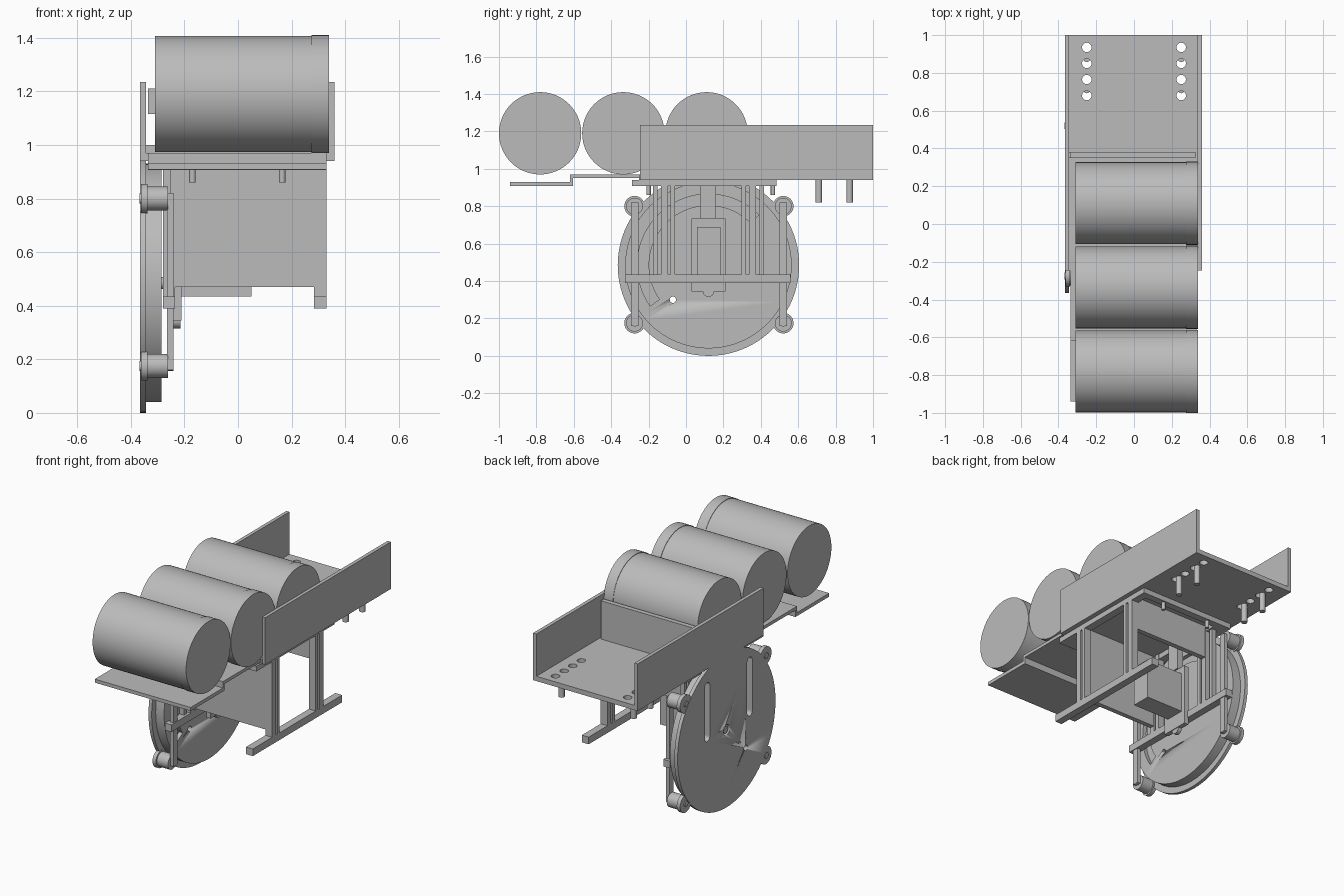
import bpy, bmesh, math
from mathutils import Matrix

cube = bpy.data.objects.get("Cube")
if cube:
    bpy.data.objects.remove(cube, do_unlink=True)

grey = bpy.data.materials.new("machine_grey")
grey.use_nodes = True
grey.diffuse_color = (0.5, 0.5, 0.5, 1)
grey.node_tree.nodes["Principled BSDF"].inputs["Base Color"].default_value = (0.5, 0.5, 0.5, 1)

WHEEL_Y, WHEEL_Z = 0.12, 0.485


def finish(name, bm, smooth=False):
    bmesh.ops.recalc_face_normals(bm, faces=bm.faces)
    mesh = bpy.data.meshes.new(name)
    bm.to_mesh(mesh)
    bm.free()
    mesh.materials.append(grey)
    obj = bpy.data.objects.new(name, mesh)
    bpy.context.collection.objects.link(obj)
    if smooth:
        bpy.ops.object.select_all(action="DESELECT")
        obj.select_set(True)
        bpy.context.view_layer.objects.active = obj
        bpy.ops.object.shade_smooth_by_angle(angle=math.radians(35))
    return obj


def box(name, x, y, z):
    bm = bmesh.new()
    bmesh.ops.create_cube(bm, size=1)
    for v in bm.verts:
        for i, (a, b) in enumerate((x, y, z)):
            v.co[i] = a if v.co[i] < 0 else b
    return finish(name, bm)


def cylinder(name, axis, centre, radius, span, sides=32):
    """Cylinder along x (centre = y, z) or along z (centre = x, y)."""
    bm = bmesh.new()
    bmesh.ops.create_cone(bm, cap_ends=True, segments=sides, radius1=radius,
                          radius2=radius, depth=span[1] - span[0])
    mid = (span[0] + span[1]) / 2
    if axis == "x":
        turn = Matrix.Rotation(math.pi / 2, 4, "Y")
        place = Matrix.Translation((mid, *centre))
    else:
        turn = Matrix.Identity(4)
        place = Matrix.Translation((*centre, mid))
    bm.transform(place @ turn)
    return finish(name, bm, True)


def prism(name, outline, x):
    """Extrude an outline of (y, z) points along x."""
    bm = bmesh.new()
    face = bm.faces.new([bm.verts.new((x[0], y, z)) for y, z in outline])
    moved = bmesh.ops.extrude_face_region(bm, geom=[face])["geom"]
    verts = [g for g in moved if isinstance(g, bmesh.types.BMVert)]
    bmesh.ops.translate(bm, verts=verts, vec=(x[1] - x[0], 0, 0))
    return finish(name, bm)


def arc(cy, cz, r, start, end, n=10):
    steps = [math.radians(start + (end - start) * i / n) for i in range(n + 1)]
    return [(cy + r * math.cos(a), cz + r * math.sin(a)) for a in steps]


def cut(obj, cutters):
    for cutter in cutters:
        mod = obj.modifiers.new("cut", "BOOLEAN")
        mod.operation = "DIFFERENCE"
        mod.solver = "EXACT"
        mod.object = cutter
        cutter.hide_render = True
        cutter.hide_viewport = True
        cutter.display_type = "WIRE"


# Drums with a slightly larger lid on one end
for i, y in enumerate((-0.78, -0.335, 0.11)):
    cylinder(f"drum_{i + 1}", "x", (y, 1.19), 0.217, (-0.31, 0.28), 64)
    cylinder(f"drum_lid_{i + 1}", "x", (y, 1.19), 0.22, (0.275, 0.34), 64)

# Bed: floor, stepped front shelf, side walls and divider
floor = box("bed_floor", (-0.345, 0.34), (-0.25, 1.0), (0.94, 0.97))
cut(floor, [cylinder("floor_hole_cutter", "z", (x, y), 0.025, (0.9, 1.0), 20)
            for x in (-0.25, 0.25) for y in (0.68, 0.765, 0.85, 0.935)])
box("front_shelf", (-0.335, 0.33), (-0.62, -0.25), (0.95, 0.97))
box("shelf_step", (-0.335, 0.33), (-0.62, -0.605), (0.908, 0.97))
box("lower_shelf", (-0.335, 0.33), (-0.94, -0.605), (0.908, 0.93))
for side, x in (("left", (0.337, 0.36)), ("right", (-0.365, -0.343))):
    box(f"{side}_wall", x, (-0.245, 1.0), (0.94, 1.235))
box("divider", (-0.31, 0.325), (0.35, 0.38), (0.97, 1.21))
box("divider_upper_tab", (-0.335, -0.31), (0.35, 0.38), (1.115, 1.21))
box("divider_lower_tab", (-0.343, -0.31), (0.35, 0.38), (0.97, 1.0))

# Pegs under the bed and the frame
for x in (-0.25, 0.25):
    for y in (0.71, 0.875):
        cylinder("bed_peg", "z", (x, y), 0.018, (0.82, 0.95), 20)
for x in (-0.17, 0.165):
    for y in (-0.2, 0.465):
        cylinder("frame_peg", "z", (x, y), 0.012, (0.86, 0.945), 16)

# Underframe
for x in ((-0.335, -0.24), (0.28, 0.33)):
    box("frame_side_bar", x, (-0.29, 0.485), (0.907, 0.94))
for y in ((-0.29, -0.2), (0.44, 0.485)):
    box("frame_cross_bar", (-0.335, 0.33), y, (0.907, 0.94))

# Legs: paired slats on each foot rail, mirrored about the wheel centre
for side, x in (("left", (0.283, 0.33)), ("right", (-0.28, -0.235))):
    box(f"{side}_foot_rail", x, (-0.325, 0.56), (0.39, 0.435))
    for s in (-1, 1):
        for offset, half in ((0.19, 0.012), (0.235, 0.018)):
            y = WHEEL_Y + s * offset
            box(f"{side}_leg_slat", x, (y - half, y + half), (0.43, 0.94))
for s in (-1, 1):
    y = WHEEL_Y + s * 0.285
    box("guide_slat", (-0.28, -0.25), (y - 0.012, y + 0.012), (0.43, 0.92))

# Cross panels
box("front_panel", (-0.24, 0.283), (-0.13, -0.1), (0.47, 0.94))
box("rear_panel", (-0.24, 0.283), (0.338, 0.37), (0.73, 0.94))

# Motor with its bracket and hanger
box("motor", (-0.215, 0.05), (0.06, 0.185), (0.435, 0.69))
box("motor_bracket", (-0.24, -0.21), (0.03, 0.21), (0.345, 0.735))
box("motor_hanger", (-0.24, -0.2), (0.075, 0.16), (0.735, 0.94))
cylinder("bracket_boss", "x", (WHEEL_Y, 0.345), 0.03, (-0.24, -0.215), 20)
cylinder("wheel_axle", "x", (WHEEL_Y, WHEEL_Z), 0.022, (-0.36, -0.21), 20)

# Wheel: outer flange plate with slots and a thicker inner disc with a cam groove
flange = cylinder("wheel_flange", "x", (WHEEL_Y, WHEEL_Z), 0.485, (-0.365, -0.343), 96)
inner = cylinder("wheel_disc", "x", (WHEEL_Y, WHEEL_Z), 0.445, (-0.345, -0.285), 96)
slots = []
for y in (-0.11, 0.31):
    outline = arc(y, 0.51, 0.025, 180, 360) + arc(y, 0.83, 0.025, 0, 180)
    slots.append(prism("slot_cutter", outline, (-0.4, -0.32)))
hole = cylinder("hole_cutter", "x", (-0.07, 0.30), 0.017, (-0.4, -0.2), 20)
hub = cylinder("hub_cutter", "x", (WHEEL_Y, WHEEL_Z), 0.032, (-0.4, -0.325), 24)
groove_line = (arc(WHEEL_Y, WHEEL_Z, 0.38, 45, 215, 40)
               + arc(WHEEL_Y, WHEEL_Z, 0.32, 215, 45, 40))
groove = prism("groove_cutter", groove_line, (-0.31, -0.25))
cut(flange, slots + [hole, hub])
cut(inner, slots + [hole, hub, groove])

# Flanged rollers on upright bars
for y in (-0.275, 0.52):
    box("roller_bar", (-0.265, -0.24), (y - 0.02, y + 0.02), (0.16, 0.82))
    for z in (0.80, 0.175):
        cylinder("roller", "x", (y, z), 0.045, (-0.34, -0.262))
        cylinder("roller_flange", "x", (y, z), 0.055, (-0.362, -0.338))
        cylinder("roller_pin", "x", (y, z), 0.018, (-0.368, -0.24), 16)
